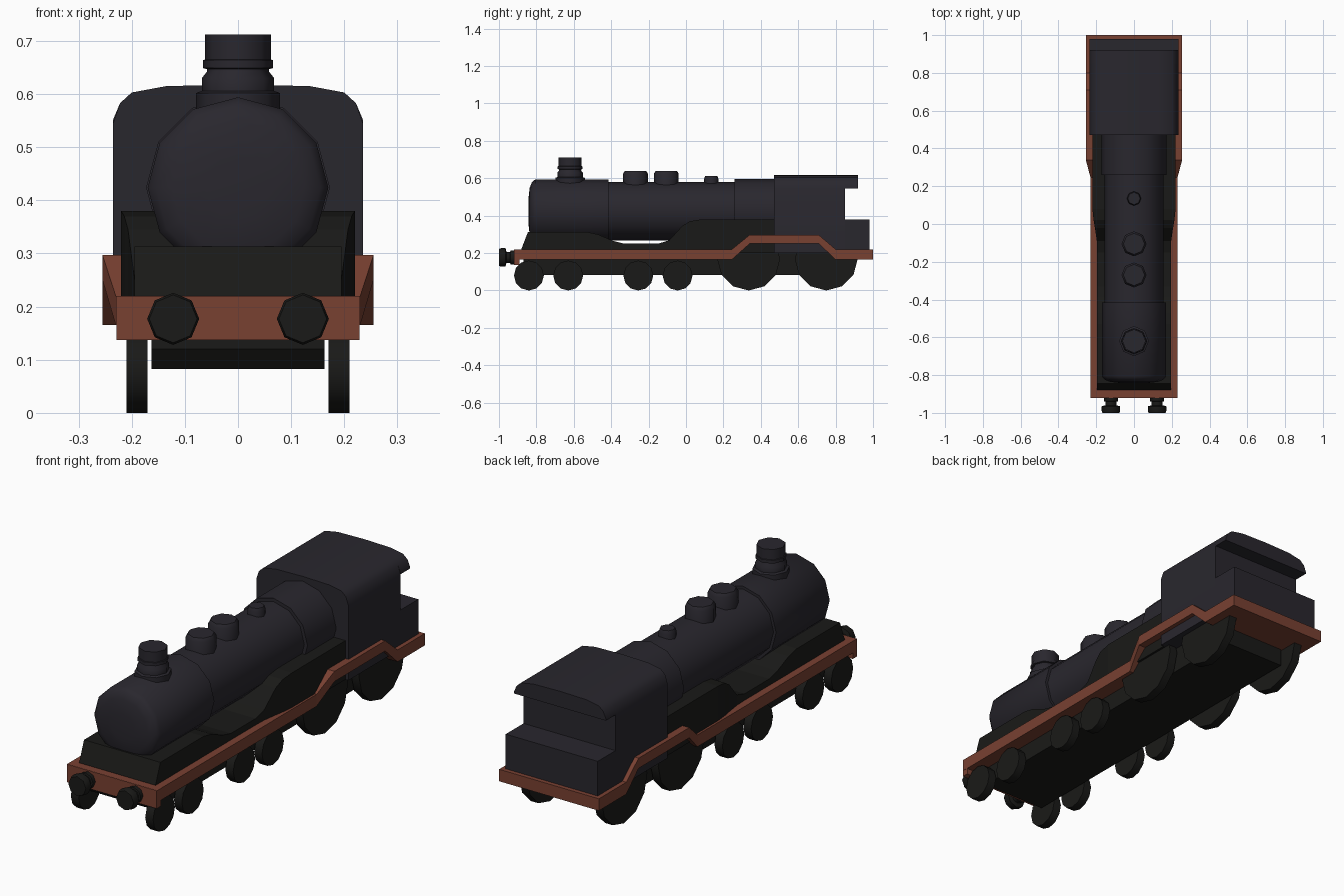
import bpy, bmesh, math
from mathutils import Vector

if "Cube" in bpy.data.objects:
    bpy.data.objects.remove(bpy.data.objects["Cube"])


def material(name, rgb):
    m = bpy.data.materials.new(name)
    m.diffuse_color = (*rgb, 1)
    m.use_nodes = True
    m.node_tree.nodes["Principled BSDF"].inputs["Base Color"].default_value = m.diffuse_color
    return m


STEEL = material("dark_steel", (0.022, 0.020, 0.027))
BLACK = material("black", (0.010, 0.010, 0.009))
RED = material("rust_red", (0.19, 0.052, 0.031))


def loft(name, rings, mat, smooth=None):
    """Skin a list of equal-length point rings and cap both ends."""
    bm = bmesh.new()
    vs = [[bm.verts.new(p) for p in ring] for ring in rings]
    n = len(vs[0])
    for a, b in zip(vs, vs[1:]):
        for i in range(n):
            j = (i + 1) % n
            bm.faces.new((a[i], a[j], b[j], b[i]))
    bm.faces.new(vs[0])
    bm.faces.new(vs[-1])
    bmesh.ops.recalc_face_normals(bm, faces=bm.faces)
    me = bpy.data.meshes.new(name)
    bm.to_mesh(me)
    bm.free()
    me.materials.append(mat)
    ob = bpy.data.objects.new(name, me)
    bpy.context.collection.objects.link(ob)
    if smooth:
        bpy.ops.object.select_all(action='DESELECT')
        ob.select_set(True)
        bpy.context.view_layer.objects.active = ob
        bpy.ops.object.shade_smooth_by_angle(angle=math.radians(smooth))
    return ob


def lathe(name, centre, axis, profile, n, mat, smooth=50):
    """Turn (radius, distance) pairs round the given axis: 'X', 'Y' or 'Z'."""
    u, v, w = {'X': ((0, 1, 0), (0, 0, 1), (1, 0, 0)),
               'Y': ((1, 0, 0), (0, 0, 1), (0, 1, 0)),
               'Z': ((1, 0, 0), (0, 1, 0), (0, 0, 1))}[axis]
    u, v, w, c = Vector(u), Vector(v), Vector(w), Vector(centre)
    rings = [[c + w * t + r * (u * math.cos(k * math.tau / n) + v * math.sin(k * math.tau / n))
              for k in range(n)] for r, t in profile]
    return loft(name, rings, mat, smooth)


def sections(name, stations, mat):
    """Rectangular sections along y: (y, half width, bottom, top)."""
    return loft(name, [[(-w, y, b), (w, y, b), (w, y, t), (-w, y, t)]
                       for y, w, b, t in stations], mat)


# boiler: domed smokebox, barrel and firebox
lathe("boiler", (0, 0, 0.424), 'Y',
      [(0.06, -0.843), (0.125, -0.836), (0.155, -0.824), (0.17, -0.806), (0.17, -0.415),
       (0.157, -0.415), (0.157, 0.26), (0.173, 0.26), (0.173, 0.48)], 12, STEEL, 40)

# chimney and domes
lathe("chimney", (0, -0.62, 0), 'Z',
      [(0.079, 0.56), (0.079, 0.602), (0.068, 0.606), (0.068, 0.63), (0.058, 0.643),
       (0.058, 0.647), (0.066, 0.649), (0.066, 0.664), (0.062, 0.665), (0.062, 0.712)], 8, STEEL)
for name, y, r, top in (("front_dome", -0.27, 0.066, 0.64),
                        ("rear_dome", -0.105, 0.066, 0.64),
                        ("safety_valve", 0.135, 0.038, 0.612)):
    lathe(name, (0, y, 0), 'Z', [(r, 0.53), (r, top - 0.015), (r * 0.85, top)], 8, STEEL)

# cab with rounded roof, roof overhang and rear bunker
half_roof = [(0.235, 0.545), (0.222, 0.583), (0.2, 0.603), (0.135, 0.615)]
roof = half_roof + [(0, 0.618)] + [(-x, z) for x, z in reversed(half_roof)]


def roofed(name, y0, y1, bottom):
    pts = [(0.235, bottom)] + roof + [(-0.235, bottom)]
    loft(name, [[(x, y, z) for x, z in pts] for y in (y0, y1)], STEEL, 35)


roofed("cab", 0.47, 0.85, 0.2)
half_roof[0] = (0.235, 0.55)
roof[0], roof[-1] = (0.235, 0.552), (-0.235, 0.552)
roofed("roof_overhang", 0.85, 0.92, 0.545)
sections("bunker", [(0.85, 0.235, 0.2, 0.38), (0.98, 0.235, 0.2, 0.38)], STEEL)

# black casing beneath the boiler, dipping in the middle
sections("lower_casing", [
    (-0.88, 0.195, 0.2, 0.222), (-0.845, 0.195, 0.2, 0.313), (-0.53, 0.195, 0.2, 0.313),
    (-0.47, 0.195, 0.2, 0.3), (-0.39, 0.195, 0.2, 0.265), (-0.33, 0.195, 0.2, 0.25),
    (-0.15, 0.195, 0.2, 0.25), (-0.09, 0.197, 0.2, 0.268), (-0.02, 0.207, 0.2, 0.345),
    (0.02, 0.214, 0.2, 0.37), (0.08, 0.22, 0.2, 0.38), (0.48, 0.22, 0.2, 0.38)], BLACK)

# running board rising over the driving wheels, and front beam
sections("running_board", [
    (-0.919, 0.23, 0.165, 0.22), (0.245, 0.23, 0.165, 0.22), (0.34, 0.255, 0.25, 0.297),
    (0.71, 0.255, 0.25, 0.297), (0.80, 0.255, 0.165, 0.22), (1.0, 0.255, 0.165, 0.22)], RED)
sections("buffer_beam", [(-0.92, 0.229, 0.137, 0.219), (-0.89, 0.229, 0.137, 0.219)], RED)

# chassis
sections("chassis", [(-0.87, 0.163, 0.12, 0.2), (-0.84, 0.163, 0.083, 0.2),
                     (0.30, 0.163, 0.083, 0.26), (0.83, 0.163, 0.083, 0.2)], BLACK)

# wheels and buffers on both sides
wheels = [(-0.84, 0.08), (-0.63, 0.08), (-0.255, 0.08), (-0.045, 0.08), (0.335, 0.168), (0.75, 0.168)]
for side, s in (("left", -1), ("right", 1)):
    for i, (y, r) in enumerate(wheels, 1):
        lathe(f"{side}_wheel_{i}", (0.19 * s, y, r), 'X', [(r, -0.02), (r, 0.02)], 12, BLACK)
    lathe(f"{side}_buffer", (0.122 * s, 0, 0.177), 'Y',
          [(0.045, -1.0), (0.049, -0.99), (0.049, -0.965), (0.03, -0.96), (0.03, -0.94),
           (0.038, -0.938), (0.038, -0.915)], 8, BLACK)
